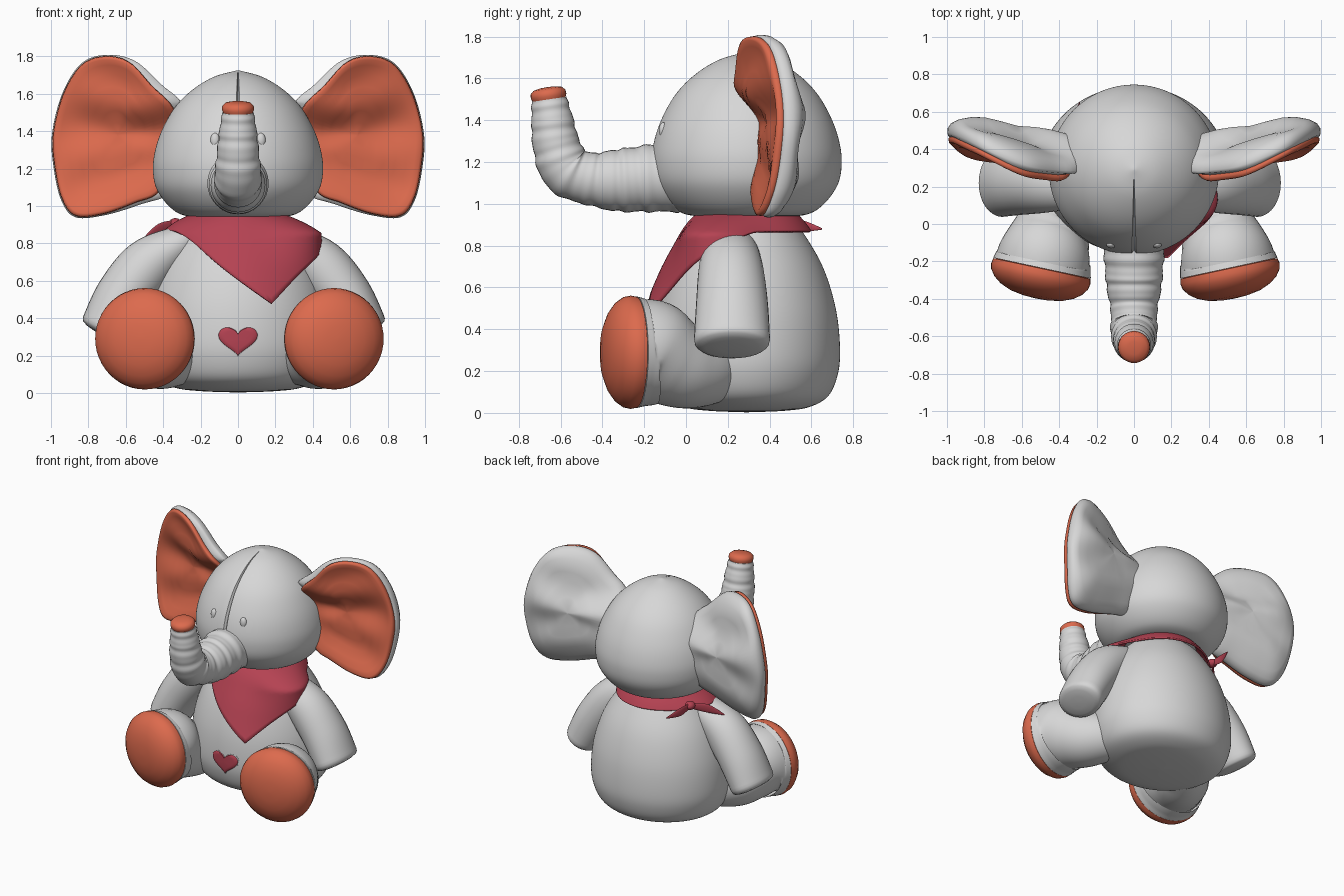
import bpy, bmesh, math
from mathutils import Vector

if "Cube" in bpy.data.objects:
    bpy.data.objects.remove(bpy.data.objects["Cube"])


def material(name, rgb):
    m = bpy.data.materials.new(name)
    m.use_nodes = True
    m.diffuse_color = (*rgb, 1)
    m.node_tree.nodes["Principled BSDF"].inputs["Base Color"].default_value = (*rgb, 1)
    return m


GREY = material("soft grey", (0.68, 0.68, 0.68))
ORANGE = material("burnt orange", (0.72, 0.145, 0.075))
RED = material("scarf red", (0.46, 0.055, 0.085))
CY = 0.29  # depth of the body axis
WIDE = 1.12  # body width against its depth


def clamp(v):
    return max(0, min(1, v))


def spline(pts, steps=6, closed=False):
    """Catmull-Rom curve through points of any dimension."""
    pts = [Vector(p) for p in pts]
    n = len(pts)
    get = (lambda i: pts[i % n]) if closed else (lambda i: pts[max(0, min(n - 1, i))])
    out = []
    for i in range(n if closed else n - 1):
        a, b, c, d = (get(i + k) for k in (-1, 0, 1, 2))
        for k in range(steps):
            t = k / steps
            out.append(b + (c - a) * (t / 2) + (a * 2 - b * 5 + c * 4 - d) * (t * t / 2)
                       + (b * 3 - a - c * 3 + d) * (t ** 3 / 2))
    return out if closed else out + [pts[-1]]


def radius_at(profile, z):
    """Radius of a (radius, height) profile with rising heights."""
    for a, b in zip(profile, profile[1:]):
        if z <= b[1]:
            return a[0] + (b[0] - a[0]) * clamp((z - a[1]) / max(1e-6, b[1] - a[1]))
    return profile[-1][0]


def smooth(ob, angle=50):
    bpy.ops.object.select_all(action="DESELECT")
    ob.select_set(True)
    bpy.context.view_layer.objects.active = ob
    bpy.ops.object.shade_smooth_by_angle(angle=math.radians(angle))


def loft(name, rings, mats, band=lambda i: 0, cap=True, angle=50):
    """Skin closed rings of equal length; band picks the material of each strip."""
    bm = bmesh.new()
    vs = [[bm.verts.new(p) for p in ring] for ring in rings]
    n = len(vs[0])
    for i in range(len(vs) - 1):
        for k in range(n):
            j = (k + 1) % n
            bm.faces.new((vs[i][k], vs[i][j], vs[i + 1][j], vs[i + 1][k])).material_index = band(i)
    if cap:
        bm.faces.new(vs[0]).material_index = band(0)
        bm.faces.new(vs[-1]).material_index = band(len(vs) - 2)
    bmesh.ops.recalc_face_normals(bm, faces=bm.faces)
    me = bpy.data.meshes.new(name)
    bm.to_mesh(me)
    bm.free()
    ob = bpy.data.objects.new(name, me)
    bpy.context.collection.objects.link(ob)
    for m in mats:
        me.materials.append(m)
    smooth(ob, angle)
    return ob


def lathe_rings(profile, segs, wide=1):
    return [[Vector((wide * r * math.sin(2 * math.pi * k / segs), CY - r * math.cos(2 * math.pi * k / segs), z))
             for k in range(segs)] for r, z in profile]


def tube_rings(stations, hint, segs=32):
    """Elliptic rings along stations of (x, y, z, radius along hint, other radius)."""
    cs = [Vector(s[:3]) for s in stations]
    rings = []
    for i, s in enumerate(stations):
        t = (cs[min(i + 1, len(cs) - 1)] - cs[max(i - 1, 0)]).normalized()
        v = t.cross(Vector(hint)).normalized()
        u = v.cross(t)
        rings.append([cs[i] + u * (s[3] * math.cos(a)) + v * (s[4] * math.sin(a))
                      for a in (2 * math.pi * k / segs for k in range(segs))])
    return rings


def ball(name, location, scale, mat):
    bpy.ops.mesh.primitive_uv_sphere_add(segments=24, ring_count=12, location=location)
    ob = bpy.context.object
    ob.name = name
    ob.scale = scale
    ob.data.materials.append(mat)
    smooth(ob)


# Body
body_profile = spline([(0.01, 0.003), (0.18, 0.01), (0.3, 0.028), (0.39, 0.08), (0.435, 0.18), (0.447, 0.3),
                       (0.43, 0.48), (0.38, 0.66), (0.31, 0.8), (0.22, 0.92), (0.1, 0.98)])
loft("body", lathe_rings(body_profile, 128, WIDE), [GREY])

# Head with a stitched seam running from the crown to the trunk
head_profile = spline([(0.1, 0.938), (0.27, 0.945), (0.36, 0.99), (0.435, 1.09), (0.455, 1.2), (0.44, 1.31),
                       (0.4, 1.42), (0.335, 1.53), (0.245, 1.62), (0.13, 1.69), (0.004, 1.725)])
head_rings = lathe_rings(head_profile, 240)
for ring in head_rings:
    if ring[0].z > 1.25:
        ring[0] = ring[0].lerp(Vector((0, CY, 1.2)), 0.035)
loft("head", head_rings, [GREY])

# Trunk with ripples and a coloured tip
path = spline([(-0.04, 1.13, 0.17), (-0.2, 1.12, 0.158), (-0.33, 1.112, 0.148), (-0.46, 1.12, 0.125),
               (-0.57, 1.165, 0.125), (-0.62, 1.28, 0.113), (-0.64, 1.4, 0.1), (-0.655, 1.5, 0.084)], 14)
trunk = []
for i, (y, z, r) in enumerate(path):
    r *= 1 + 0.022 * math.sin(i * 0.62) + 0.012 * math.sin(i * 1.1)
    trunk.append((0, y, z, r, r))
loft("trunk", tube_rings(trunk, (1, 0, 0)), [GREY], angle=70)
tip = [(0, -0.655 - d * 0.15, 1.5 + d, r, r)
       for d, r in ((0, 0.08), (0.015, 0.086), (0.035, 0.084), (0.05, 0.068), (0.057, 0.035), (0.058, 0.005))]
loft("trunk_tip", tube_rings(tip, (1, 0, 0)), [ORANGE])

# Ears: outline in x and z, filled with scaled rings from front centre round to back centre
ear_outline = spline([(0.33, 1.5), (0.46, 1.65), (0.58, 1.775), (0.71, 1.808), (0.84, 1.76), (0.94, 1.6), (0.995, 1.38),
                      (0.985, 1.2), (0.945, 1.03), (0.87, 0.94), (0.72, 0.95), (0.55, 1.01), (0.42, 1.07),
                      (0.34, 1.25)], 7, True)
ear_layers = [(0.02, 0), (0.15, 0), (0.3, 0), (0.45, 0), (0.6, 0), (0.75, 0), (0.87, 0), (0.94, 0), (0.975, 0.008),
              (0.985, 0.03), (0.965, 0.037), (0.99, 0.045), (1, 0.06), (0.995, 0.085), (0.95, 0.11),
              (0.85, 0.125), (0.65, 0.135), (0.45, 0.14), (0.25, 0.14), (0.02, 0.14)]


def ear_depth(x, z, s):
    t = clamp((x - 0.35) / 0.6)
    up = clamp((z - 1.38) / 0.2)
    root = 0.345 - 0.11 * up * up * (3 - 2 * up)
    fold = 0.018 * math.sin(15 * math.atan2(z - 1.35, x - 0.05)) * math.sin(math.pi * s) * clamp((x - 0.38) / 0.2)
    bow = 0.33 if z > 1.38 else 0.45
    return root + (0.428 - root) * t * t * (3 - 2 * t) - bow * (z - 1.38) ** 2 + fold


for side, label in ((1, "left"), (-1, "right")):
    rings = []
    for i, (s, dy) in enumerate(ear_layers):
        ring = []
        for p in ear_outline:
            x, z = Vector((0.64, 1.38)).lerp(p, s)
            y = ear_depth(x, z, s) + dy
            if i > 10:  # the grey backing reaches further in
                x -= 0.06 * clamp((0.75 - x) / 0.35)
            ring.append(Vector((side * x, y, z)))
        rings.append(ring)
    loft(label + "_ear", rings, [ORANGE, GREY], lambda i: int(i > 9), angle=80)

    # Eye
    ball(label + "_eye", (side * 0.122, -0.108, 1.35), (0.026, 0.022, 0.04), GREY)

    # Arm with a softly rounded end
    reach = 0.0 if side > 0 else 0.045
    arm = spline([(side * (x + reach), y, z, a, b) for x, y, z, a, b in (
        (0.18, 0.21, 0.84, 0.08, 0.06), (0.27, 0.21, 0.795, 0.125, 0.1), (0.43, 0.215, 0.685, 0.155, 0.147),
        (0.565, 0.22, 0.52, 0.172, 0.15), (0.66, 0.22, 0.35, 0.182, 0.137))])
    for d, shrink in ((0.02, 0.97), (0.032, 0.9), (0.042, 0.7), (0.047, 0.35), (0.048, 0.03)):
        arm.append((side * (0.66 + reach + d * 0.5), 0.22, 0.35 - d * 0.87, 0.182 * shrink, 0.137 * shrink))
    loft(label + "_arm", tube_rings(arm, (0, 1, 0)), [GREY])

    # Leg flaring to the foot, then the padded sole, both square to the same direction
    shift = 0.0 if side > 0 else -0.015
    sole = Vector((0.507 + shift, -0.236, 0.29))
    facing = Vector((0.21, -0.978, 0))
    leg = [(x + shift, y, z, r) for x, y, z, r in (
        (0.25, 0.17, 0.205, 0.14), (0.36, 0.09, 0.207, 0.175), (0.43, 0.0, 0.217, 0.198), (0.466, -0.08, 0.25, 0.22))]
    leg += [(*(sole - facing * d), r) for d, r in ((0.08, 0.246), (0.04, 0.257), (0, 0.267))]
    leg = spline([(side * x, y, z, r, r) for x, y, z, r in leg])
    loft(label + "_leg", tube_rings(leg, (0, 0, 1), 48), [GREY])
    pad = []
    for d, r in ((0, 0.25), (0.003, 0.266), (0.03, 0.271), (0.06, 0.265), (0.095, 0.24), (0.125, 0.2),
                 (0.15, 0.14), (0.162, 0.07), (0.165, 0.01)):
        x, y, z = sole + facing * d
        pad.append((side * x, y, z, r, r))
    loft(label + "_foot_pad", tube_rings(pad, (0, 0, 1), 48), [ORANGE])

# Neck scarf: a sheet that hangs to a point and spreads over the shoulders
drape = spline([(0.505, 0.48), (0.45, 0.6), (0.405, 0.7), (0.35, 0.8), (0.29, 0.9), (0.23, 0.965)], 8)
rows = []
for i in range(15):
    row = []
    for k in range(96):
        d = 2 * math.pi * k / 96 - math.pi
        turn = d + 0.37
        low = 0.87 - 0.39 * max(0, 1 - abs(d) / (1.35 if d > 0 else 1.5)) ** 1.4
        z = 0.965 + (low - 0.965) * i / 14
        r = radius_at(drape, z)
        fall = clamp((0.965 - z) / 0.11)
        for centre, spread, reach in ((1.1, 0.5, 0.485), (-1.4, 0.65, 0.41)):
            r += max(0, reach - r) * fall * math.exp(-((turn - centre) / spread) ** 2)
        row.append(Vector((r * math.sin(turn), CY - r * math.cos(turn), z)))
    rows.append(row)
scarf = loft("scarf", rows, [RED], cap=False)
thick = scarf.modifiers.new("thickness", "SOLIDIFY")
thick.thickness = 0.012

# Scarf knot and tails behind the right shoulder
ball("scarf_knot", (-0.335, 0.43, 0.905), (0.035, 0.04, 0.03), RED)
for label, mid, end in (("side", (-0.42, 0.35, 0.875), (-0.51, 0.27, 0.82)),
                        ("back", (-0.33, 0.54, 0.895), (-0.29, 0.65, 0.88))):
    tail = spline([(-0.335, 0.43, 0.905, 0.02, 0.008), (*mid, 0.03, 0.006), (*end, 0.004, 0.003)])
    loft(label + "_scarf_tail", tube_rings(tail, (0, 0, 1), 12), [RED])


# Heart patch lying on the belly
def heart(name, size, mat, lift):
    rings = []
    for s, up in ((1, -0.01), (1, lift * 0.6), (0.95, lift), (0.7, lift), (0.4, lift), (0.02, lift)):
        ring = []
        for k in range(64):
            a = 2 * math.pi * k / 64
            x = 0.105 * size * s * math.sin(a) * abs(math.sin(a)) ** 1.5
            z = 0.288 + size * s * 0.0053 * (13 * math.cos(a) - 5 * math.cos(2 * a)
                                             - 2 * math.cos(3 * a) - math.cos(4 * a))
            belly = CY - math.sqrt(radius_at(body_profile, z) ** 2 - (x / WIDE) ** 2)
            ring.append(Vector((x, belly - up, z)))
        rings.append(ring)
    loft(name, rings, [mat])


heart("heart_backing", 1.06, GREY, 0.003)
heart("heart_patch", 0.99, RED, 0.0098)
